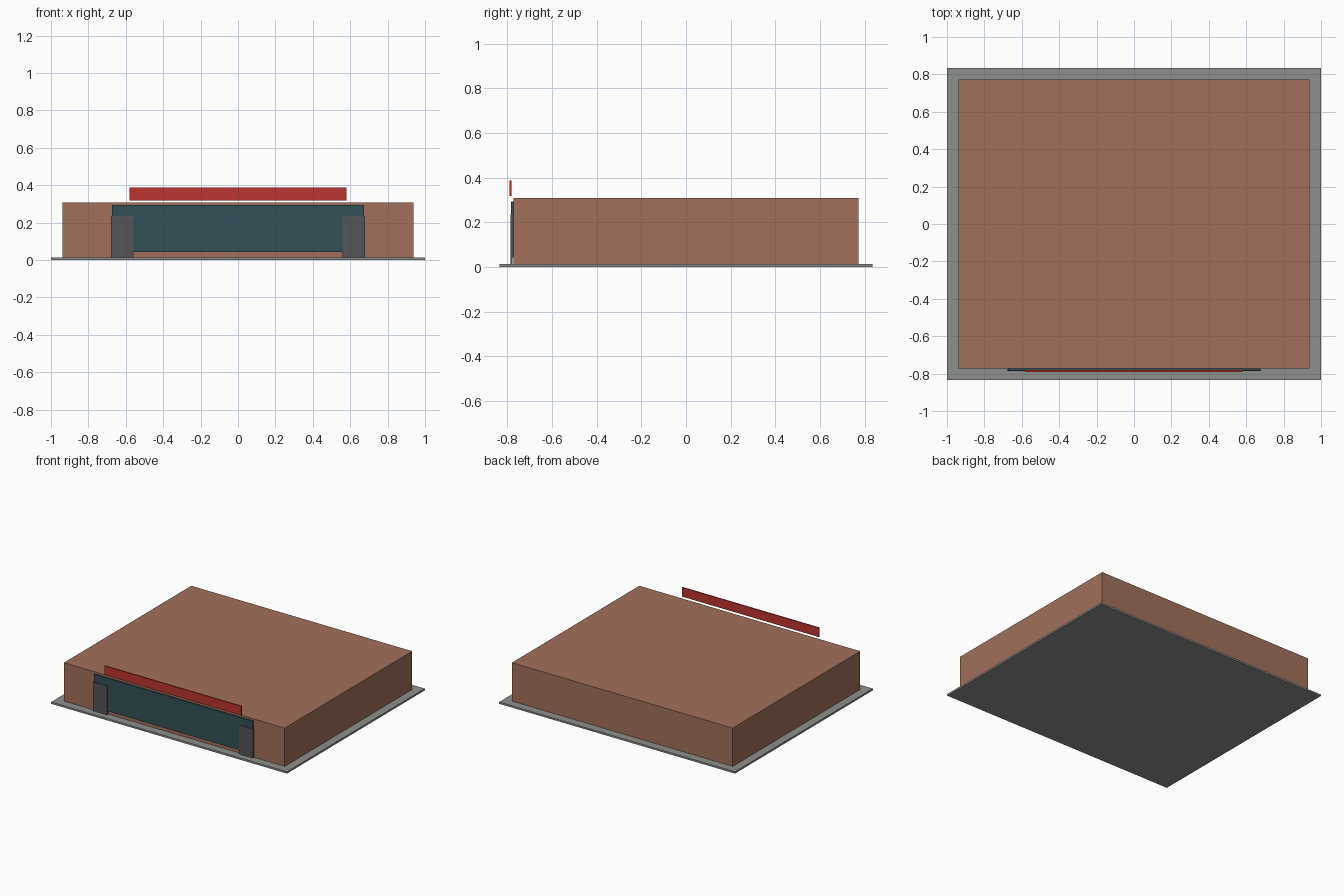
import bpy

if "Cube" in bpy.data.objects:
    bpy.data.objects.remove(bpy.data.objects["Cube"])


def material(name, rgb):
    m = bpy.data.materials.new(name)
    m.diffuse_color = (*rgb, 1.0)
    m.use_nodes = True
    m.node_tree.nodes["Principled BSDF"].inputs["Base Color"].default_value = m.diffuse_color
    return m


def box(name, x, y, z, mat=None):
    """Box spanning the given (min, max) ranges."""
    bpy.ops.mesh.primitive_cube_add(size=1)
    ob = bpy.context.object
    ob.name = name
    ob.location = [(a + b) / 2 for a, b in (x, y, z)]
    ob.scale = [b - a for a, b in (x, y, z)]
    bpy.ops.object.transform_apply(location=True, rotation=False, scale=True)
    if mat:
        ob.data.materials.append(mat)
    return ob


brick = material("brick", (0.36, 0.16, 0.105))
glass = material("dark_glass", (0.032, 0.08, 0.095))
red = material("sign_red", (0.50, 0.035, 0.03))
paving = material("paving", (0.27, 0.28, 0.265))
stone = material("pillar_grey", (0.09, 0.09, 0.10))

# Ground slab and main building block
box("base_slab", (-1, 1), (-0.835, 0.835), (0, 0.014), paving)
box("building", (-0.937, 0.937), (-0.772, 0.772), (0.014, 0.308), brick)

# Shop window, just in front of the facade
box("front_window", (-0.673, 0.673), (-0.783, -0.773), (0.042, 0.294), glass)

# Pillars at both ends of the window
for side, s in (("left", -1), ("right", 1)):
    box(f"{side}_pillar", sorted((s * 0.56, s * 0.678)), (-0.787, -0.777),
        (0.014, 0.236), stone)

# Sign board floating above the roof edge
box("sign_board", (-0.58, 0.58), (-0.791, -0.781), (0.317, 0.387), red)
